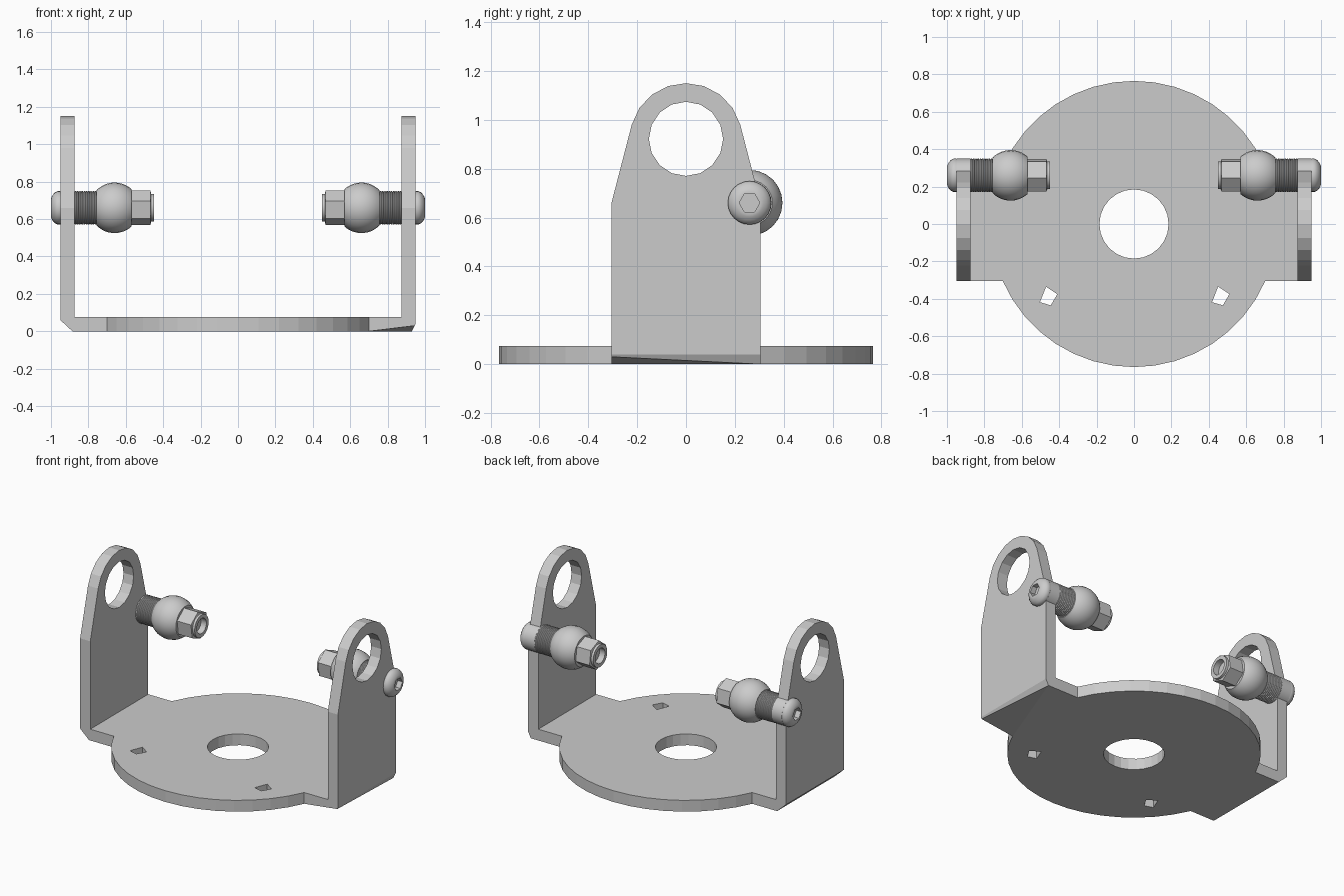
import bpy, bmesh
from math import sin, cos, pi, radians, asin
from mathutils import Vector

if "Cube" in bpy.data.objects:
    bpy.data.objects.remove(bpy.data.objects["Cube"])

AXIS_Y, AXIS_Z = 0.26, 0.66


def finish(bm, name, smooth=False):
    bmesh.ops.recalc_face_normals(bm, faces=bm.faces)
    me = bpy.data.meshes.new(name)
    bm.to_mesh(me)
    bm.free()
    ob = bpy.data.objects.new(name, me)
    bpy.context.collection.objects.link(ob)
    if smooth:
        bpy.ops.object.select_all(action='DESELECT')
        ob.select_set(True)
        bpy.context.view_layer.objects.active = ob
        bpy.ops.object.shade_smooth_by_angle(angle=radians(35))
    return ob


def prism(name, pts, offset):
    bm = bmesh.new()
    face = bm.faces.new([bm.verts.new(p) for p in pts])
    ret = bmesh.ops.extrude_face_region(bm, geom=[face], use_keep_orig=True)
    verts = [g for g in ret['geom'] if isinstance(g, bmesh.types.BMVert)]
    bmesh.ops.translate(bm, verts=verts, vec=offset)
    return finish(bm, name)


def arc(r, a0, a1, n, cy=0.0):
    angs = [radians(a0 + (a1 - a0) * i / n) for i in range(n + 1)]
    return [(r * cos(a), cy + r * sin(a)) for a in angs]


def boolean(ob, other, op):
    mod = ob.modifiers.new(op, 'BOOLEAN')
    mod.object, mod.operation, mod.solver = other, op, 'EXACT'
    bpy.context.view_layer.objects.active = ob
    bpy.ops.object.modifier_apply(modifier=mod.name)
    bpy.data.objects.remove(other)


def lathe(name, prof, s, phase=0.0, n=24):
    # profile rows: (x, radius, hexagonal?) turned about the stud axis
    bm = bmesh.new()
    rings = []
    for x, r, hexa in prof:
        ring = []
        for i in range(n):
            a = 2 * pi * i / n
            k = cos(pi / 6) / cos(a % (pi / 3) - pi / 6) if hexa else 1
            ring.append(bm.verts.new((s * x, AXIS_Y + r * k * cos(a + phase),
                                      AXIS_Z + r * k * sin(a + phase))))
        rings.append(ring)
    for p, q in zip(rings, rings[1:]):
        for i in range(n):
            j = (i + 1) % n
            bm.faces.new((p[i], p[j], q[j], q[i]))
    bm.faces.new(rings[0])
    bm.faces.new(rings[-1])
    return finish(bm, name, True)


def chamfer(ob, points):
    # slice off everything under the plane and cap the cut
    a, b, c = map(Vector, points)
    no = (b - a).cross(c - a).normalized()
    if no.z > 0:
        no = -no
    bm = bmesh.new()
    bm.from_mesh(ob.data)
    bmesh.ops.bisect_plane(bm, geom=bm.verts[:] + bm.edges[:] + bm.faces[:],
                           plane_co=a, plane_no=no, clear_outer=True)
    bmesh.ops.holes_fill(bm, edges=[e for e in bm.edges if e.is_boundary])
    bmesh.ops.recalc_face_normals(bm, faces=bm.faces)
    bm.to_mesh(ob.data)
    bm.free()


# Base plate: disc with two side wings
t = asin(0.305 / 0.765) * 180 / pi
outline = (arc(0.765, t, 180 - t, 16) + [(-0.95, 0.305), (-0.95, -0.305)]
           + arc(0.765, 180 + t, 360 - t, 16) + [(0.95, -0.305), (0.95, 0.305)])
bracket = prism("bracket", [(x, y, 0) for x, y in outline], (0, 0, 0.075))

# Upright arms
arm = [(-0.305, 0), (0.305, 0), (0.305, 0.66)] + arc(0.23, 15, 165, 8, 0.92) + [(-0.305, 0.66)]
for s in (1, -1):
    boolean(bracket, prism("arm", [(s * 0.875, y, z) for y, z in arm], (s * 0.075, 0, 0)), 'UNION')

# Eye holes in the arms, centre hole and small square holes in the plate
eye = arc(0.152, 0, 337.5, 15, 0.922)
boolean(bracket, prism("eye_cutter", [(-1.2, y, z) for y, z in eye], (2.4, 0, 0)), 'DIFFERENCE')
hole = arc(0.185, 0, 345, 23)
boolean(bracket, prism("hole_cutter", [(x, y, -0.1) for x, y in hole], (0, 0, 0.3)), 'DIFFERENCE')
slot = [(-0.01, -0.335), (0.05, -0.375), (0.015, -0.435), (-0.043, -0.418)]
for cx in (-0.46, 0.46):
    boolean(bracket, prism("slot_cutter", [(cx + x, y, -0.1) for x, y in slot], (0, 0, 0.3)), 'DIFFERENCE')

# Uneven lower corners of the wings
chamfer(bracket, [(-0.95, -0.3, 0.06), (-0.885, -0.3, 0), (-0.885, 0.3, 0)])
chamfer(bracket, [(0.70, -0.305, 0), (0.945, -0.305, 0.03), (0.93, 0.305, 0)])
chamfer(bracket, [(0.95, -0.3, 0.04), (0.93, -0.3, 0), (0.93, 0.3, 0)])

# Ball studs through the arms
thread = [(0.756, 0.085, 0)]
for i in range(10):
    x = 0.756 + 0.0119 * i
    thread += [(x + 0.003, 0.090, 0), (x + 0.008, 0.090, 0), (x + 0.0119, 0.085, 0)]
ball = [(0.66 + 0.135 * cos(radians(a)), 0.135 * sin(radians(a)), 0) for a in range(44, 140, 8)]
head = [(0.94, 0.086, 0), (0.952, 0.089, 0), (0.965, 0.089, 0), (0.978, 0.083, 0),
        (0.99, 0.070, 0), (0.997, 0.057, 0), (1.0, 0.048, 0), (1.0, 0.042, 1), (0.965, 0.042, 1)]
nut = [(0.575, 0.094, 1), (0.468, 0.094, 1), (0.465, 0.075, 0), (0.45, 0.074, 0),
       (0.45, 0.050, 0), (0.49, 0.050, 0)]
for s, side in ((1, "right"), (-1, "left")):
    lathe("screw_head_" + side, head, s)
    lathe("screw_boss_" + side, [(0.873, 0.089, 0), (0.949, 0.089, 0)], s)
    lathe("threaded_sleeve_" + side, thread, s)
    lathe("ball_" + side, ball, s)
    lathe("hex_nut_" + side, nut, s, radians(-22))
